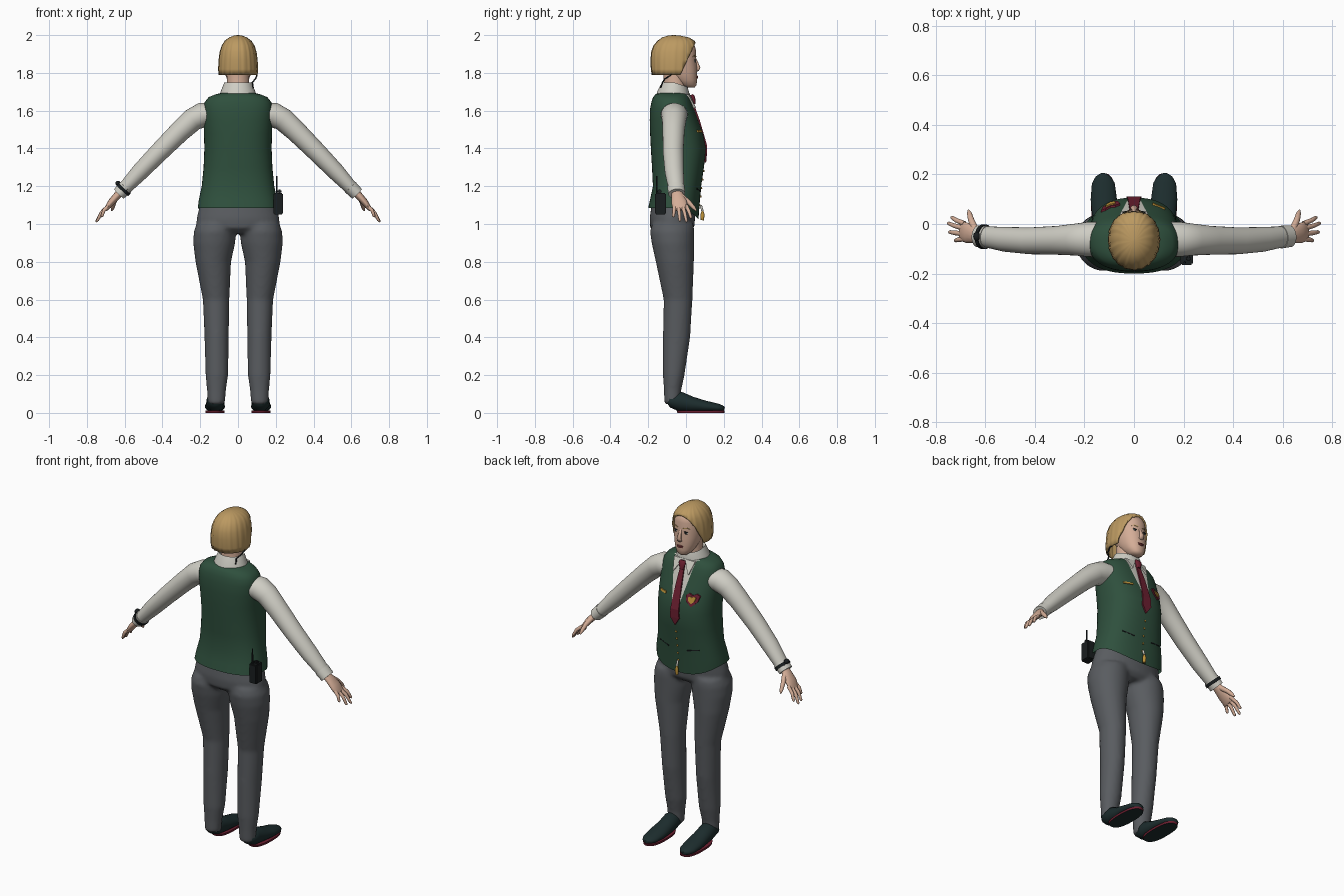
import bpy, bmesh, math
from mathutils import Vector, Matrix

default_cube = bpy.data.objects.get("Cube")
if default_cube:
    bpy.data.objects.remove(default_cube, do_unlink=True)


def material(name, red, green, blue):
    mat = bpy.data.materials.new(name)
    mat.use_nodes = True
    colour = (red, green, blue, 1)
    mat.diffuse_color = colour
    shader = mat.node_tree.nodes["Principled BSDF"]
    shader.inputs["Base Color"].default_value = colour
    shader.inputs["Roughness"].default_value = 0.8
    return mat


GREEN = material("vest green", .028, .08, .047)
SHIRT = material("shirt white", .62, .61, .55)
PANTS = material("trouser grey", .1, .107, .117)
SKIN = material("skin", .66, .42, .31)
HAIR = material("blonde hair", .5, .32, .12)
RED = material("tie red", .15, .014, .03)
GOLD = material("gold", .5, .28, .04)
SHOE = material("shoe dark teal", .012, .026, .027)
BLACK = material("black", .01, .013, .014)
LIPS = material("lip red", .28, .06, .06)


def finish(name, bm, *mats, angle=50):
    """Turn a bmesh into a smooth shaded object."""
    bmesh.ops.recalc_face_normals(bm, faces=bm.faces)
    mesh = bpy.data.meshes.new(name)
    bm.to_mesh(mesh)
    bm.free()
    for mat in mats:
        mesh.materials.append(mat)
    obj = bpy.data.objects.new(name, mesh)
    bpy.context.collection.objects.link(obj)
    bpy.ops.object.select_all(action="DESELECT")
    bpy.context.view_layer.objects.active = obj
    obj.select_set(True)
    bpy.ops.object.shade_smooth_by_angle(angle=math.radians(angle))
    return obj


def bridge(bm, rings, caps):
    """Skin a list of point rings."""
    loops = [[bm.verts.new(p) for p in ring] for ring in rings]
    count = len(loops[0])
    for low, high in zip(loops, loops[1:]):
        for i in range(count):
            j = (i + 1) % count
            bm.faces.new((low[i], low[j], high[j], high[i]))
    if caps[0]:
        bm.faces.new(loops[0][::-1])
    if caps[1]:
        bm.faces.new(loops[-1])


def loft(bm, rows, power=2, seg=40, caps=(True, True), shape=None):
    """Horizontal superellipse rings: height, half width, back, front, centre x."""
    rings = []
    for k, (z, rx, back, front, *cx) in enumerate(rows):
        ring = []
        for i in range(seg):
            a = math.tau * i / seg
            c, s = math.cos(a), math.sin(a)
            x = math.copysign(abs(c) ** (2 / power), c) * rx + (cx[0] if cx else 0)
            y = math.copysign(abs(s) ** (2 / power), s) * (front - back) / 2 + (front + back) / 2
            p = Vector((x, y, z))
            ring.append(shape(k, a, p) if shape else p)
        rings.append(ring)
    bridge(bm, rings, caps)


def tube(bm, points, radii, ref=(0, 1, 0), seg=16):
    """Elliptical rings along a path; radii are (along ref, across ref)."""
    points = [Vector(p) for p in points]
    rings = []
    for k, p in enumerate(points):
        t = (points[min(k + 1, len(points) - 1)] - points[max(k - 1, 0)]).normalized()
        u = (Vector(ref) - t * t.dot(Vector(ref))).normalized()
        v = t.cross(u)
        a, b = radii[k] if isinstance(radii[k], tuple) else (radii[k], radii[k])
        steps = [math.tau * i / seg for i in range(seg)]
        rings.append([p + u * a * math.cos(q) + v * b * math.sin(q) for q in steps])
    bridge(bm, rings, (True, True))


def ball(bm, centre, size):
    bmesh.ops.create_uvsphere(bm, u_segments=16, v_segments=10, radius=1,
                              matrix=Matrix.Translation(centre) @ Matrix.Diagonal((*size, 1)))


def box(bm, centre, size):
    bmesh.ops.create_cube(bm, size=1, matrix=Matrix.Translation(centre) @ Matrix.Diagonal((*size, 1)))


def front_y(rows, x, z, power):
    """Depth of a loft's front surface at a given x and z."""
    for low, high in zip(rows, rows[1:]):
        if low[0] <= z <= high[0]:
            f = (z - low[0]) / (high[0] - low[0])
            rx, back, front = (low[i] + (high[i] - low[i]) * f for i in (1, 2, 3))
            bulge = (1 - min(1, abs(x / rx)) ** power) ** (1 / power)
            return (front + back) / 2 + (front - back) / 2 * bulge
    return rows[0][3]


def plate(bm, outline, rows, power, lift=.006):
    """Flat-sided patch that follows a loft's front."""
    fronts = [(x, front_y(rows, x, z, power) + lift, z) for x, z in outline]
    backs = [(x, y - lift - .003, z) for x, y, z in fronts]
    bridge(bm, [backs, fronts], (True, True))


# Trousers: two legs and hips fused into one skin
bm = bmesh.new()
leg = [(.045, .046, -.115, -.03, .115), (.12, .05, -.117, -.025, .114), (.2, .06, -.122, -.008, .112),
       (.4, .064, -.122, .022, .113), (.6, .07, -.118, .034, .116), (.8, .094, -.16, .042, .131),
       (.9, .111, -.182, .043, .126), (.96, .112, -.19, .044, .122), (1.0, .105, -.18, .04, .115)]
for side in (1, -1):
    loft(bm, [(*row[:4], side * row[4]) for row in leg])
loft(bm, [(.95, .17, -.155, .015), (.98, .222, -.19, .043), (1.03, .219, -.193, .048),
          (1.1, .202, -.182, .055), (1.14, .18, -.16, .05)])
trousers = finish("trousers", bm, PANTS, angle=80)
remesh = trousers.modifiers.new("fuse", "REMESH")
remesh.mode = "VOXEL"
remesh.voxel_size = .011
remesh.use_smooth_shade = True
trousers.modifiers.new("soften", "SMOOTH").iterations = 5

# Vest with a dipped front hem and a shirt panel cut into the neckline
torso = [(1.085, .213, -.2, .066), (1.13, .207, -.19, .074), (1.2, .192, -.175, .08), (1.3, .182, -.18, .095),
         (1.4, .178, -.186, .106), (1.48, .18, -.19, .09), (1.55, .183, -.192, .064), (1.61, .183, -.19, .043),
         (1.645, .176, -.183, .03), (1.672, .155, -.174, .018), (1.688, .115, -.16, .008), (1.695, .08, -.14, 0)]


def hem(k, a, p):
    if k == 0:
        p.z -= .06 * max(0, math.sin(a)) ** 2
    return p


bm = bmesh.new()
loft(bm, torso, power=2.4, seg=64, caps=(False, True), shape=hem)
apex, slope = 1.33, .2
for side in (1, -1):
    chest = [f for f in bm.faces if f.calc_center_median().y > 0 and f.calc_center_median().z > 1.28]
    geom = set(chest) | {e for f in chest for e in f.edges} | {v for f in chest for v in f.verts}
    bmesh.ops.bisect_plane(bm, geom=list(geom), plane_co=(0, 0, apex), plane_no=(side, 0, -slope))
for f in bm.faces:
    c = f.calc_center_median()
    f.material_index = int(c.y > -.02 and c.z > apex and abs(c.x) < (c.z - apex) * slope)
finish("vest", bm, GREEN, SHIRT)

# Shirt collar and its two points
bm = bmesh.new()


def dip(k, a, p):
    p.z -= .022 * max(0, math.sin(a)) * (k > 0)
    return p


loft(bm, [(1.67, .1, -.16, .02), (1.7, .092, -.153, .022), (1.748, .073, -.128, .008), (1.735, .062, -.112, -.005)],
     caps=(False, False), shape=dip)
for side in (1, -1):
    plate(bm, [(side * x, z) for x, z in ((.005, 1.69), (.07, 1.685), (.05, 1.615))], torso, 2.4, .014)
finish("shirt_collar", bm, SHIRT)

# Tie
bm = bmesh.new()
blade = [(.012, 1.655), (.019, 1.55), (.027, 1.42), (.03, 1.37), (.001, 1.325)]
for (w1, z1), (w2, z2) in zip(blade, blade[1:]):
    plate(bm, [(-w1, z1), (w1, z1), (w2, z2), (-w2, z2)], torso, 2.4, .009)
tube(bm, [(0, .03, 1.685), (0, .036, 1.67), (0, .042, 1.635)], [(.018, .008), (.022, .013), (.011, .008)], ref=(1, 0, 0))
finish("tie", bm, RED)

# Chest badge, name tag, buttons, pockets, pendant
bm = bmesh.new()
shield = [(-.038, .02), (-.02, .032), (0, .022), (.02, .032), (.038, .02), (.03, -.012), (0, -.04), (-.03, -.012)]
plate(bm, [(x - .095, z + 1.49) for x, z in shield], torso, 2.4, .008)
finish("chest_badge", bm, RED)
bm = bmesh.new()
plate(bm, [(x * .55 - .095, z * .55 + 1.49) for x, z in shield], torso, 2.4, .012)
plate(bm, [(x, z) for x in (.075, .125) for z in ((1.485, 1.497) if x < .1 else (1.497, 1.485))], torso, 2.4, .007)
for k in range(5):
    z = 1.1 + k * .045
    ball(bm, (0, front_y(torso, 0, z, 2.4) + .003, z), (.006, .004, .006))
finish("badge_emblem_tag_and_buttons", bm, GOLD)
bm = bmesh.new()
for side in (1, -1):
    plate(bm, [(side * x, z) for x, z in ((.06, 1.17), (.06, 1.176), (.13, 1.19), (.13, 1.184))], torso, 2.4, .004)
finish("vest_pockets", bm, BLACK)
bm = bmesh.new()
tube(bm, [(0, .087, 1.07), (0, .088, 1.05), (0, .086, 1.02)], [.005, .011, .008])
finish("pendant", bm, GOLD)
bm = bmesh.new()
tube(bm, [(0, .078, 1.1), (0, .087, 1.07)], [.006, .006], ref=(1, 0, 0))
finish("pendant_cord", bm, SHIRT)

# Sleeves, cuffs, hands and shoes on both sides
for side, label in ((1, "positive_x"), (-1, "negative_x")):
    def flip(points):
        return [(side * x, y, z) for x, y, z in points]

    bm = bmesh.new()
    tube(bm, flip([(.14, -.062, 1.58), (.19, -.062, 1.577), (.24, -.063, 1.552), (.31, -.066, 1.488), (.42, -.068, 1.378),
                   (.52, -.062, 1.275), (.59, -.053, 1.2), (.617, -.05, 1.172)]),
         [(.072, .06), (.07, .066), (.064, .061), (.058, .056), (.054, .051), (.05, .046), (.043, .037), (.04, .033)], seg=28)
    tube(bm, flip([(.594, -.053, 1.196), (.63, -.049, 1.16)]), [(.046, .039), (.044, .036)], seg=28)
    finish("sleeve_" + label, bm, SHIRT)

    bm = bmesh.new()
    tube(bm, flip([(.605, -.05, 1.185), (.64, -.045, 1.15), (.67, -.037, 1.117), (.693, -.03, 1.085), (.7, -.028, 1.075)]),
         [(.027, .021), (.032, .02), (.041, .018), (.04, .013), (.035, .008)])
    for knuckle, tip in ((.002, (.738, .028, 1.03)), (-.018, (.753, .004, 1.01)),
                         (-.04, (.748, -.032, 1.014)), (-.06, (.723, -.067, 1.037))):
        base = Vector((.685, knuckle, 1.095))
        tip = Vector(tip)
        middle = base.lerp(tip, .5) + Vector((.006, 0, .006))
        tube(bm, flip([base, middle, base.lerp(tip, .92), tip]), [.0105, .0095, .0075, .003], seg=10)
    tube(bm, flip([(.64, -.025, 1.148), (.657, .015, 1.115), (.664, .042, 1.085), (.668, .055, 1.07)]),
         [.015, .013, .01, .004], ref=(1, 0, 0), seg=10)
    finish("hand_" + label, bm, SKIN)

    bm = bmesh.new()
    tube(bm, flip([(.12, -.1, .056), (.12, -.085, .062), (.12, -.03, .06), (.12, .03, .045),
                   (.122, .1, .034), (.124, .165, .027), (.125, .192, .023), (.125, .203, .02)]),
         [(.025, .015), (.042, .034), (.047, .052), (.049, .041), (.053, .031), (.046, .023), (.03, .017), (.012, .01)],
         ref=(1, 0, 0), seg=24)
    finish("shoe_" + label, bm, SHOE)
    bm = bmesh.new()
    loft(bm, [(0, .05, -.045, .203, side * .122), (.012, .051, -.05, .205, side * .122)], power=2.5)
    for f in bm.faces:
        f.material_index = int(f.calc_center_median().z < .001)
    finish("sole_" + label, bm, RED, SHOE)

# Wristwatch
bm = bmesh.new()
tube(bm, [(-.6, -.052, 1.19), (-.612, -.051, 1.177)], [(.05, .043), (.05, .043)], seg=28)
ball(bm, (-.635, -.05, 1.215), (.014, .018, .014))
finish("wristwatch", bm, BLACK)

# Head, neck and nose
head = [(1.722, .022, .005, .045), (1.735, .04, -.03, .056), (1.76, .056, -.06, .058), (1.79, .067, -.09, .059),
        (1.83, .076, -.12, .058), (1.87, .08, -.14, .053), (1.92, .08, -.145, .053), (1.955, .07, -.13, .043),
        (1.98, .045, -.1, .01)]
bm = bmesh.new()
loft(bm, head, power=2.2)
loft(bm, [(1.66, .068, -.13, 0), (1.72, .058, -.115, 0), (1.8, .06, -.12, 0)])
tube(bm, [(0, .047, 1.88), (0, .058, 1.855), (0, .066, 1.828), (0, .062, 1.814), (0, .05, 1.81)],
     [(.007, .005), (.009, .006), (.014, .01), (.015, .007), (.01, .003)], ref=(1, 0, 0))
finish("head", bm, SKIN, angle=80)

# Face details
eyes, pupils, brows, lips = (bmesh.new() for _ in range(4))
for side in (1, -1):
    x = side * .032
    depth = front_y(head, x, 1.862, 2.2)
    ball(eyes, (x, depth, 1.862), (.014, .003, .006))
    ball(pupils, (x, depth + .002, 1.862), (.006, .003, .006))
    ball(pupils, (x, depth, 1.868), (.016, .004, .0025))
    plate(brows, [(side * a, b) for a, b in ((.015, 1.884), (.017, 1.89), (.038, 1.894), (.052, 1.885), (.038, 1.889))],
          head, 2.2, .003)
ball(lips, (0, .058, 1.782), (.021, .006, .004))
ball(lips, (0, .058, 1.775), (.018, .007, .005))
finish("eyes", eyes, SHIRT)
finish("pupils_and_lashes", pupils, BLACK)
finish("eyebrows", brows, HAIR)
finish("lips", lips, LIPS)


# Bobbed hair: rippled shell sliced open around the face
def ripple(k, a, p):
    scale = 1 + .012 * math.cos(a * 20) + .006 * math.cos(a * 33)
    return Vector((p.x * scale, (p.y + .065) * scale - .065, p.z))


bm = bmesh.new()
loft(bm, [(1.79, .102, -.18, .05), (1.82, .105, -.185, .058), (1.87, .102, -.186, .062), (1.91, .097, -.184, .062),
          (1.945, .086, -.171, .058), (1.97, .07, -.15, .044), (1.988, .046, -.125, .014), (1.997, .022, -.095, -.03),
          (2.0, .004, -.07, -.06)], power=2.1, seg=96, caps=(False, True), shape=ripple)
bmesh.ops.bisect_plane(bm, geom=bm.verts[:] + bm.edges[:] + bm.faces[:], plane_co=(0, -.03, 1.79),
                       plane_no=(0, 2.1, -1), clear_outer=True)
hair = finish("hair", bm, HAIR)
shell = hair.modifiers.new("thickness", "SOLIDIFY")
shell.thickness = .012
shell.offset = -1

# Belt radio with aerial, and earpiece wire
bm = bmesh.new()
box(bm, (.213, -.135, 1.107), (.05, .06, .115))
box(bm, (.22, -.14, 1.172), (.02, .02, .02))
bmesh.ops.bevel(bm, geom=bm.edges[:], offset=.005, segments=2, affect="EDGES")
tube(bm, [(.205, -.155, 1.15), (.205, -.155, 1.255)], [.005, .004], seg=10)
finish("belt_radio", bm, BLACK, angle=30)
bm = bmesh.new()
tube(bm, [(.09, -.06, 1.81), (.1, -.085, 1.785), (.092, -.112, 1.768), (.076, -.124, 1.75), (.08, -.135, 1.72)],
     [.004] * 5, seg=8)
finish("earpiece_wire", bm, BLACK)
